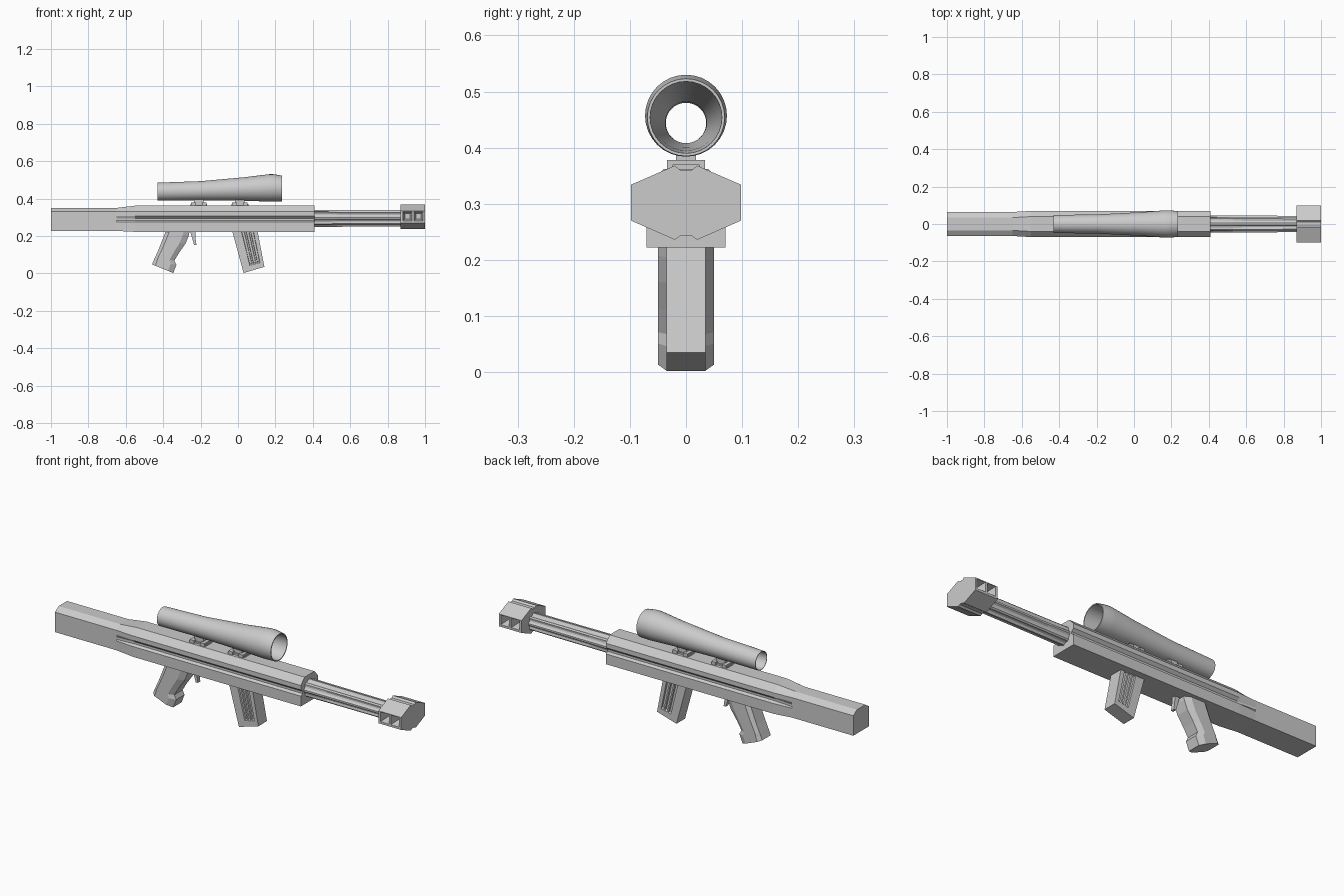
import bpy, bmesh, math

if "Cube" in bpy.data.objects:
    bpy.data.objects.remove(bpy.data.objects["Cube"])

grey = bpy.data.materials.new("gunmetal_grey")
grey.diffuse_color = (0.6, 0.6, 0.6, 1)
grey.use_nodes = True
grey.node_tree.nodes["Principled BSDF"].inputs["Base Color"].default_value = grey.diffuse_color


def finish(name, bm):
    bmesh.ops.recalc_face_normals(bm, faces=bm.faces[:])
    me = bpy.data.meshes.new(name)
    bm.to_mesh(me)
    bm.free()
    ob = bpy.data.objects.new(name, me)
    bpy.context.collection.objects.link(ob)
    me.materials.append(grey)
    return ob


def loft(name, rings, closed=False):
    """Skin a list of equal-length 3D rings; cap the ends or join them up."""
    bm = bmesh.new()
    vs = [[bm.verts.new(p) for p in r] for r in rings]
    n = len(vs[0])
    pairs = list(zip(vs, vs[1:])) + ([(vs[-1], vs[0])] if closed else [])
    for a, b in pairs:
        for i in range(n):
            j = (i + 1) % n
            bm.faces.new((a[i], a[j], b[j], b[i]))
    if not closed:
        bm.faces.new(vs[0])
        bm.faces.new(vs[-1])
    return finish(name, bm)


def mirrored(half):
    return half + [(-y, z) for y, z in reversed(half)]


def box(name, x0, x1, hy, z0, z1):
    ring = [(-hy, z0), (hy, z0), (hy, z1), (-hy, z1)]
    return loft(name, [[(x, y, z) for y, z in ring] for x in (x0, x1)])


# stock and receiver: one chamfered bar with a groove fading in on each side
def body_ring(x, w, top, bot, d):
    half = [(w - 0.03, top), (w, 0.33), (w, 0.307), (w - d, 0.294),
            (w - d, 0.283), (w, 0.275), (w, bot)]
    return [(x, y, z) for y, z in mirrored(half)]


loft("stock_and_receiver", [
    body_ring(-1.0, 0.064, 0.35, 0.227, 0),
    body_ring(-0.65, 0.064, 0.35, 0.227, 0),
    body_ring(-0.55, 0.07, 0.362, 0.222, 0.014),
    body_ring(0.408, 0.07, 0.362, 0.222, 0.014)])


# fluted barrel
def barrel_ring(x, r, flute):
    ring = []
    for i in range(32):
        a = math.tau * (i + 0.5) / 32
        rr = r - (flute if i % 4 in (1, 2) else 0)
        ring.append((x, rr * math.cos(a), 0.294 + rr * math.sin(a)))
    return ring


loft("barrel", [barrel_ring(0.38, 0.046, 0.004), barrel_ring(0.53, 0.045, 0.008),
                barrel_ring(0.88, 0.044, 0.008)])

# muzzle brake: wide eight-sided block with notches above and below
half = [(0.01, 0.36), (0.02, 0.368), (0.098, 0.334), (0.098, 0.27),
        (0.02, 0.236), (0.01, 0.243)]
brake = loft("muzzle_brake", [[(x, y, z) for y, z in mirrored(half)] for x in (0.87, 1.0)])

# tapered side ports
for s in (-1, 1):
    for cx in (0.906, 0.965):
        rings = []
        for y, hx, hz in ((0.11, 0.026, 0.027), (0.04, 0.014, 0.014)):
            rings.append([(cx + a * hx, s * y, 0.306 + b * hz)
                          for a, b in ((-1, -1), (1, -1), (1, 1), (-1, 1))])
        cut = loft("port_cutter", rings)
        cut.hide_render = True
        cut.hide_set(True)
        m = brake.modifiers.new("port", 'BOOLEAN')
        m.operation = 'DIFFERENCE'
        m.solver = 'EXACT'
        m.object = cut

# scope: hollow tapered tube, outside skin then inside skin
profile = [(-0.43, 0.437, 0.048), (-0.2, 0.442, 0.051), (0.035, 0.451, 0.063),
           (0.165, 0.457, 0.073), (0.19, 0.457, 0.073), (0.235, 0.454, 0.069),
           (0.235, 0.454, 0.064), (0.15, 0.455, 0.06), (-0.2, 0.445, 0.037),
           (-0.25, 0.444, 0.036), (-0.43, 0.437, 0.045)]
scope = loft("scope", [[(x, r * math.cos(math.tau * i / 32), cz + r * math.sin(math.tau * i / 32))
                        for i in range(32)] for x, cz, r in profile], closed=True)
bpy.ops.object.select_all(action='DESELECT')
scope.select_set(True)
bpy.context.view_layer.objects.active = scope
bpy.ops.object.shade_smooth_by_angle(angle=math.radians(30))

# scope mounts
for k, cx in enumerate((-0.21, 0.01)):
    box(f"mount_base_{k}", cx - 0.045, cx + 0.045, 0.024, 0.355, 0.37)
    box(f"mount_post_{k}", cx - 0.025, cx + 0.025, 0.018, 0.365, 0.4)
    for e in (-0.03, 0.03):
        box(f"mount_clamp_{k}", cx + e - 0.012, cx + e + 0.012, 0.034, 0.358, 0.378)

# pistol grip: (back x, back z, front x, front z) down its length, chamfered corners
rings = []
for xb, zb, xf, zf in ((-0.383, 0.235, -0.258, 0.235), (-0.39, 0.215, -0.262, 0.205),
                       (-0.41, 0.165, -0.28, 0.16), (-0.428, 0.12, -0.315, 0.11),
                       (-0.446, 0.08, -0.34, 0.068), (-0.452, 0.066, -0.329, 0.046),
                       (-0.46, 0.048, -0.346, 0.002)):
    ring = []
    for t, y in ((0, 0.035), (0.15, 0.05), (0.75, 0.05), (1, 0.034)):
        ring.append((xb + t * (xf - xb), y, zb + t * (zf - zb)))
    rings.append(ring + [(x, -y, z) for x, y, z in reversed(ring)])
loft("pistol_grip", rings)

# magazine: slanted box with lengthwise slots in both sides
rings = []
for t, d in ((-0.06, 0.008), (0.82, 0.008), (0.86, 0), (1, 0)):
    xb, zb = -0.03 + 0.06 * t, 0.222 - 0.22 * t
    xf, zf = 0.105 + 0.036 * t, 0.222 - 0.187 * t
    ring = [(xb, 0.035, zb)]
    for k in range(3):
        c = 0.42 + 0.18 * k
        for o, dd in ((-0.06, 0), (-0.045, d), (0.045, d), (0.06, 0)):
            ring.append((xb + (c + o) * (xf - xb), 0.035 - dd, zb + (c + o) * (zf - zb)))
    ring.append((xf, 0.035, zf))
    rings.append(ring + [(x, -y, z) for x, y, z in reversed(ring)])
loft("magazine", rings)

# trigger
loft("trigger", [[(xa, -0.01, z), (xb, -0.01, z), (xb, 0.01, z), (xa, 0.01, z)]
                 for xa, xb, z in ((-0.258, -0.228, 0.23), (-0.25, -0.228, 0.205),
                                   (-0.243, -0.226, 0.18), (-0.235, -0.222, 0.152))])
